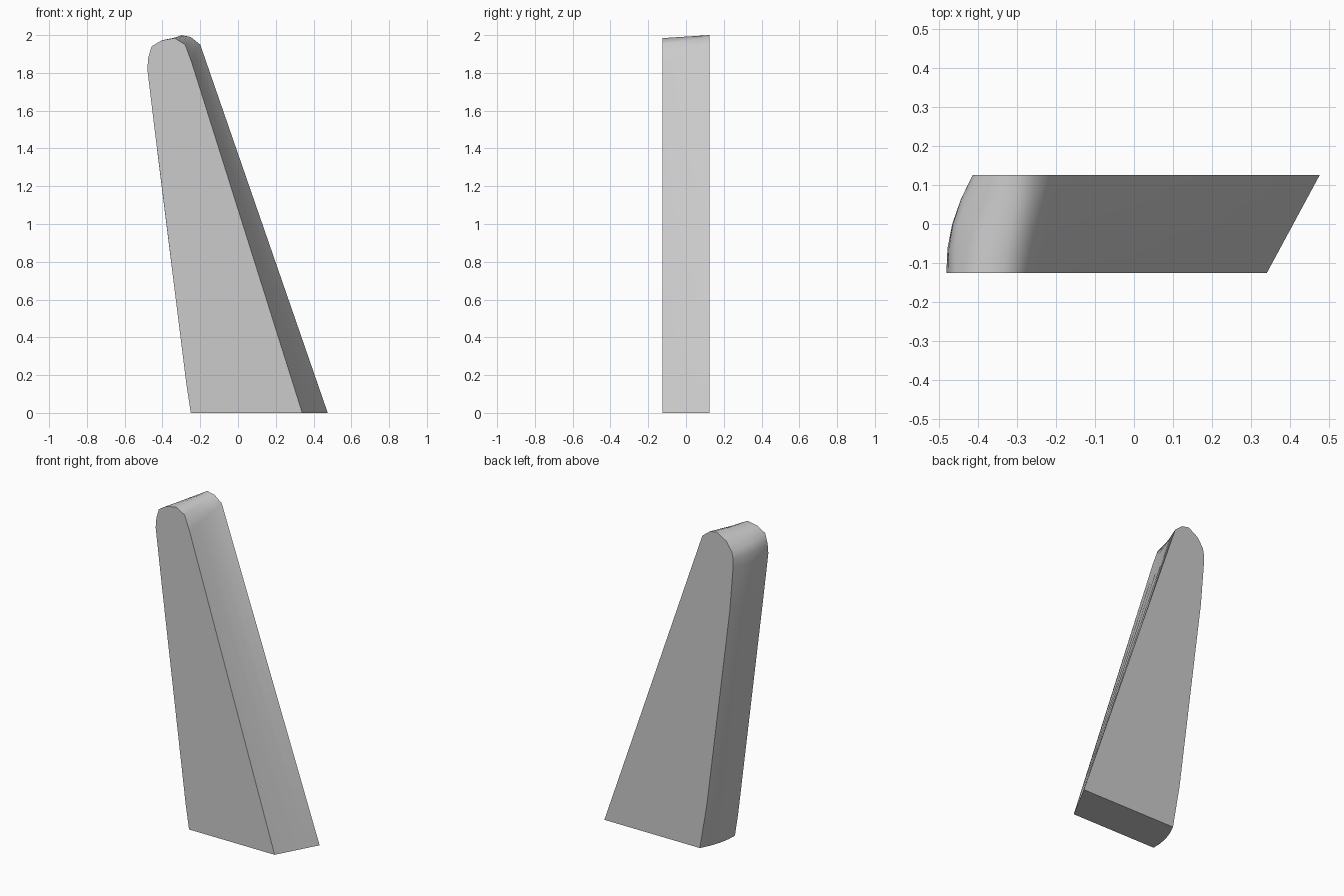
import bpy, bmesh, math

cube = bpy.data.objects.get("Cube")
if cube:
    bpy.data.objects.remove(cube, do_unlink=True)

# Plain grey material
grey = bpy.data.materials.new("light_grey")
grey.use_nodes = True
colour = (0.6, 0.6, 0.6, 1)
grey.diffuse_color = colour
grey.node_tree.nodes["Principled BSDF"].inputs["Base Color"].default_value = colour

# Outlines (x, z), from the lower left over the rounded tip to the lower right
front = [(-.25, 0), (-.273, .15), (-.445, 1.53), (-.48, 1.82), (-.475, 1.88),
         (-.458, 1.94), (-.405, 1.972), (-.335, 1.984), (-.28, 1.95),
         (-.245, 1.855), (.34, 0)]
back = [(-.183, 0), (-.231, .28), (-.389, 1.53), (-.412, 1.81), (-.413, 1.86),
        (-.403, 1.905), (-.365, 1.96), (-.30, 2.0), (-.25, 1.99),
        (-.20, 1.95), (.475, 0)]
BULGE = .019   # outward bow of the left edge between the two faces
LEFT = 6       # number of outline points on the bowed edge
DEPTH = .25


def section(t):
    """Blend the outlines at depth fraction t, bowing the left edge."""
    bow = BULGE * 4 * t * (1 - t)
    pts = []
    for i, (a, b) in enumerate(zip(front, back)):
        x = a[0] + (b[0] - a[0]) * t - (bow if i < LEFT else 0)
        z = a[1] + (b[1] - a[1]) * t
        pts.append((x, (t - .5) * DEPTH, z))
    return pts


# Tapered, leaning fin lofted from front to back
bm = bmesh.new()
rings = [[bm.verts.new(p) for p in section(t)] for t in (0, .25, .5, .75, 1)]
n = len(front)
for r0, r1 in zip(rings, rings[1:]):
    for i in range(n):
        j = (i + 1) % n
        bm.faces.new((r0[i], r0[j], r1[j], r1[i]))
bm.faces.new(rings[0])
bm.faces.new(rings[-1])
bmesh.ops.recalc_face_normals(bm, faces=bm.faces)

mesh = bpy.data.meshes.new("fin")
bm.to_mesh(mesh)
bm.free()
mesh.materials.append(grey)
fin = bpy.data.objects.new("fin", mesh)
bpy.context.collection.objects.link(fin)

# Smooth rounded tip with crisp rims
bpy.ops.object.select_all(action='DESELECT')
fin.select_set(True)
bpy.context.view_layer.objects.active = fin
bpy.ops.object.shade_smooth_by_angle(angle=math.radians(45))
